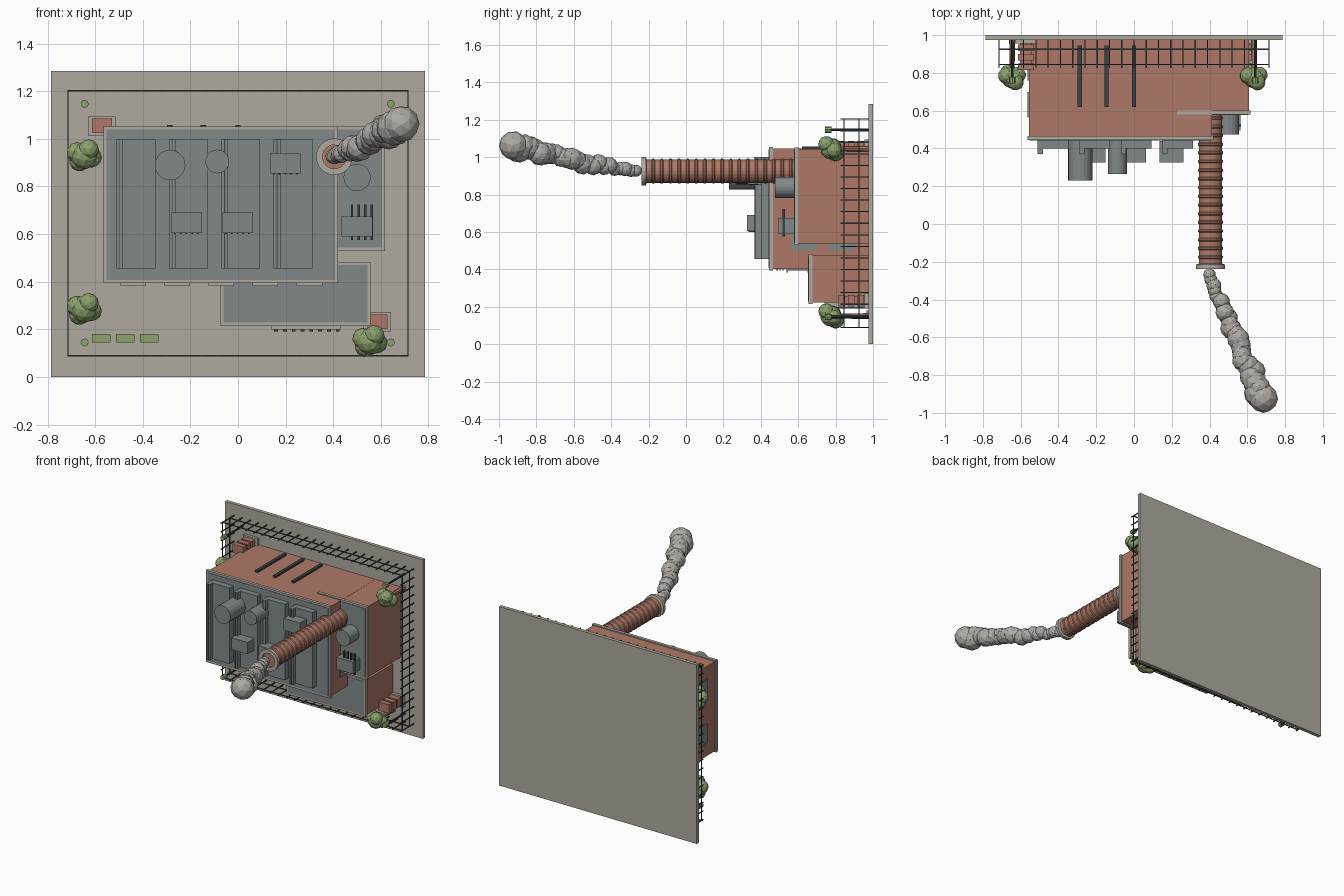
import bpy, bmesh, math, random
from mathutils import Matrix, Vector

if "Cube" in bpy.data.objects:
    bpy.data.objects.remove(bpy.data.objects["Cube"])

random.seed(4)


def mat(name, r, g, b):
    m = bpy.data.materials.new(name)
    m.diffuse_color = (r, g, b, 1)
    m.use_nodes = True
    m.node_tree.nodes["Principled BSDF"].inputs["Base Color"].default_value = m.diffuse_color
    return m


CONCRETE = mat("concrete", 0.43, 0.40, 0.35)
BRICK = mat("brick", 0.42, 0.19, 0.135)
SLATE = mat("slate", 0.22, 0.25, 0.25)
IRON = mat("dark_iron", 0.04, 0.055, 0.06)
LEAF = mat("leaf_green", 0.26, 0.36, 0.15)
SMOKE = mat("smoke_grey", 0.42, 0.40, 0.375)


def finish(name, bm, m):
    bmesh.ops.recalc_face_normals(bm, faces=bm.faces)
    me = bpy.data.meshes.new(name)
    bm.to_mesh(me)
    bm.free()
    me.materials.append(m)
    ob = bpy.data.objects.new(name, me)
    bpy.context.collection.objects.link(ob)
    return ob


def add_box(bm, x0, x1, y0, y1, z0, z1):
    mtx = Matrix.Translation(((x0 + x1) / 2, (y0 + y1) / 2, (z0 + z1) / 2))
    mtx = mtx @ Matrix.Diagonal((x1 - x0, y1 - y0, z1 - z0, 1))
    bmesh.ops.create_cube(bm, size=1, matrix=mtx)


def boxes(name, m, *dims):
    bm = bmesh.new()
    for d in dims:
        add_box(bm, *d)
    return finish(name, bm, m)


def lathe(name, m, x, z, profile, n=24):
    """Spin (radius, y) pairs about an axis along y."""
    bm = bmesh.new()
    rings = []
    for r, y in profile:
        rings.append([bm.verts.new((x + r * math.cos(2 * math.pi * i / n), y,
                                    z + r * math.sin(2 * math.pi * i / n))) for i in range(n)])
    for a, b in zip(rings, rings[1:]):
        for i in range(n):
            j = (i + 1) % n
            bm.faces.new((a[i], a[j], b[j], b[i]))
    bm.faces.new(rings[0])
    bm.faces.new(rings[-1])
    return finish(name, bm, m)


def blobs(name, m, balls):
    """Cluster of faceted balls given as (position, radius)."""
    bm = bmesh.new()
    for p, r in balls:
        rot = Matrix.Rotation(random.uniform(0, 6), 4, Vector((random.random(), 1, random.random())))
        bmesh.ops.create_icosphere(bm, subdivisions=2, radius=r, matrix=Matrix.Translation(p) @ rot)
    return finish(name, bm, m)


# Ground slab
boxes("ground_slab", CONCRETE, (-0.785, 0.785, 0.975, 1.0, 0, 1.285))


# Three brick halls with a concrete parapet and a slate roof
def hall(name, x0, x1, y, z0, z1):
    boxes(name + "_walls", BRICK, (x0, x1, y, 0.98, z0, z1))
    e = 0.008
    boxes(name + "_parapet", CONCRETE, (x0 - e, x1 + e, y - 0.015, y + 0.006, z0 - e, z1 + e))
    e = -0.005
    boxes(name + "_roof", SLATE, (x0 - e, x1 + e, y - 0.018, y - 0.01, z0 - e, z1 + e))


hall("main_hall", -0.557, 0.412, 0.46, 0.402, 1.045)
hall("side_hall", 0.235, 0.61, 0.595, 0.538, 1.044)
hall("low_hall", -0.065, 0.548, 0.67, 0.223, 0.475)

# Long roof lights, each with a tall ridge along one edge
for i, x in enumerate((-0.51, -0.29, -0.07, 0.15)):
    boxes(f"roof_light_{i}", SLATE, (x, x + 0.163, 0.40, 0.45, 0.455, 1.0),
          (x, x + 0.028, 0.37, 0.45, 0.455, 1.0))
    boxes(f"roof_light_seam_{i}", IRON, (x + 0.012, x + 0.015, 0.367, 0.371, 0.455, 1.0))

# Roof machinery
for i, (x, z) in enumerate(((-0.28, 0.605), (-0.065, 0.605), (0.135, 0.855))):
    boxes(f"air_unit_{i}", SLATE, (x, x + 0.128, 0.325, 0.44, z, z + 0.085))
    boxes(f"air_unit_feet_{i}", IRON, *[(x + 0.012 + k * 0.024, x + 0.018 + k * 0.024, 0.335, 0.39,
                                         z - 0.005, z) for k in range(5)])
for i, (x, z, r, y0, y1) in enumerate(((-0.285, 0.89, 0.064, 0.23, 0.45),
                                       (-0.087, 0.905, 0.05, 0.265, 0.45),
                                       (0.5, 0.838, 0.057, 0.475, 0.59))):
    lathe(f"roof_tank_{i}", SLATE, x, z, ((r, y0), (r, y1)), 20)
boxes("generator", SLATE, (0.435, 0.565, 0.495, 0.59, 0.59, 0.675))
boxes("generator_bars", IRON, *[(x, x + 0.01, 0.515, 0.528, 0.575, 0.724)
                                for x in (0.474, 0.502, 0.53, 0.556)])

# Fins on the upper wall
boxes("wall_fins", IRON, *[(x - 0.011, x + 0.011, 0.62, 0.945, 1.04, 1.058) for x in (-0.287, -0.146, 0.0)])

# Windows along the lower wall, with sills, and on the side walls
lower = [-0.49 + 0.185 * i for i in range(5)]
boxes("window_panes", SLATE, *[(x, x + 0.1, 0.545, 0.65, 0.394, 0.41) for x in lower])
boxes("window_sills", CONCRETE, *[(x - 0.004, x + 0.104, 0.65, 0.66, 0.382, 0.41) for x in lower],
      *[(x - 0.004, x + 0.104, 0.537, 0.546, 0.382, 0.41) for x in lower])
boxes("wall_vents", IRON, *[(x + 0.02, x + 0.08, y, y + 0.006, 0.395, 0.41)
                            for x in lower for y in (0.485, 0.5, 0.515)])
side = [(y, z) for y in (0.565, 0.76) for z in (0.5, 0.82)]
boxes("side_windows", SLATE, *[(x, x + 0.01, y, y + 0.135, z, z + 0.14)
                               for x in (-0.565, 0.409) for y, z in side])

# Loading door on the low hall
boxes("loading_door_frame", CONCRETE, (0.14, 0.43, 0.74, 0.975, 0.2, 0.23))
boxes("loading_door_slats", IRON, *[(0.152 + k * 0.037, 0.168 + k * 0.037, 0.76, 0.97, 0.192, 0.205)
                                    for k in range(8)])

# Chimney with raised brick bands and a flared concrete rim
profile = [(0.062, 0.62)]
for k in range(17):
    y = 0.57 - k * 0.046
    profile += [(0.062, y), (0.067, y - 0.005), (0.067, y - 0.013), (0.062, y - 0.018)]
profile += [(0.062, -0.22)]
lathe("chimney", BRICK, 0.405, 0.925, profile, 24)
lathe("chimney_rim", CONCRETE, 0.405, 0.925, ((0.062, -0.21), (0.077, -0.215), (0.077, -0.237),
                                             (0.05, -0.237), (0.05, -0.215)), 24)

# Smoke plume growing towards its tip
N = 24
plume = []
for i in range(N):
    t = i / (N - 1)
    j = 0.016 * min(1, 3 * t) * (1 if i < N - 1 else 0)
    plume.append(((0.40 + 0.285 * t ** 1.1 + random.uniform(-j, j), -0.268 - 0.655 * t,
                   0.927 + 0.135 * t ** 1.2 + random.uniform(-j, j)),
                  (0.035 + 0.04 * t) * (random.uniform(0.85, 1.1) if i < N - 1 else 1.03)))
blobs("smoke_plume", SMOKE, plume)

# Small brick stacks on concrete pads
for i, (x, z) in enumerate(((-0.572, 1.055), (0.585, 0.232))):
    boxes(f"stack_pad_{i}", CONCRETE, (x - 0.057, x + 0.057, 0.955, 0.98, z - 0.04, z + 0.04))
    boxes(f"brick_stack_{i}", BRICK, (x - 0.032, x + 0.032, 0.82, 0.97, z - 0.022, z + 0.022),
          *[(x - 0.042, x + 0.042, y, y + 0.036, z - 0.031, z + 0.031) for y in (0.815, 0.865, 0.915)])

# Perimeter fence: two rails and regular posts
X, Z0, Z1, w = 0.714, 0.09, 1.203, 0.003
fence = []
for y in (0.845, 0.925):
    for z in (Z0, Z1):
        fence.append((-X - w, X + w, y - w, y + w, z - w, z + w))
    for x in (-X, X):
        fence.append((x - w, x + w, y - w, y + w, Z0, Z1))
posts = [(-X + 2 * X * k / 22, z) for k in range(23) for z in (Z0, Z1)]
posts += [(x, Z0 + (Z1 - Z0) * k / 18) for k in range(1, 18) for x in (-X, X)]
fence += [(x - w, x + w, 0.825, 0.977, z - w, z + w) for x, z in posts]
boxes("fence", IRON, *fence)

# Corner lamps
for i, (x, z) in enumerate([(x, z) for x in (-0.644, 0.642) for z in (0.145, 1.147)]):
    lathe(f"lamp_pole_{i}", IRON, x, z, ((0.007, 0.76), (0.007, 0.98)), 8)
    lathe(f"lamp_head_{i}", LEAF, x, z, ((0.017, 0.743), (0.017, 0.777)), 8)

# Trees: faceted leaf clusters on short trunks
for i, (x, z) in enumerate(((-0.645, 0.93), (-0.645, 0.285), (0.555, 0.15), (0.635, 1.045))):
    lathe(f"tree_trunk_{i}", BRICK, x, z, ((0.012, 0.78), (0.016, 0.98)), 8)
    blobs(f"tree_leaves_{i}", LEAF, [((x, 0.775, z), 0.058), ((x - 0.03, 0.785, z + 0.012), 0.045),
                                    ((x + 0.03, 0.79, z - 0.008), 0.043),
                                    ((x + 0.018, 0.75, z + 0.025), 0.043),
                                    ((x - 0.02, 0.8, z - 0.022), 0.045)])

# Planting beds
boxes("planting_beds", LEAF, *[(x, x + 0.078, 0.965, 0.98, 0.145, 0.18) for x in (-0.614, -0.513, -0.412)])
